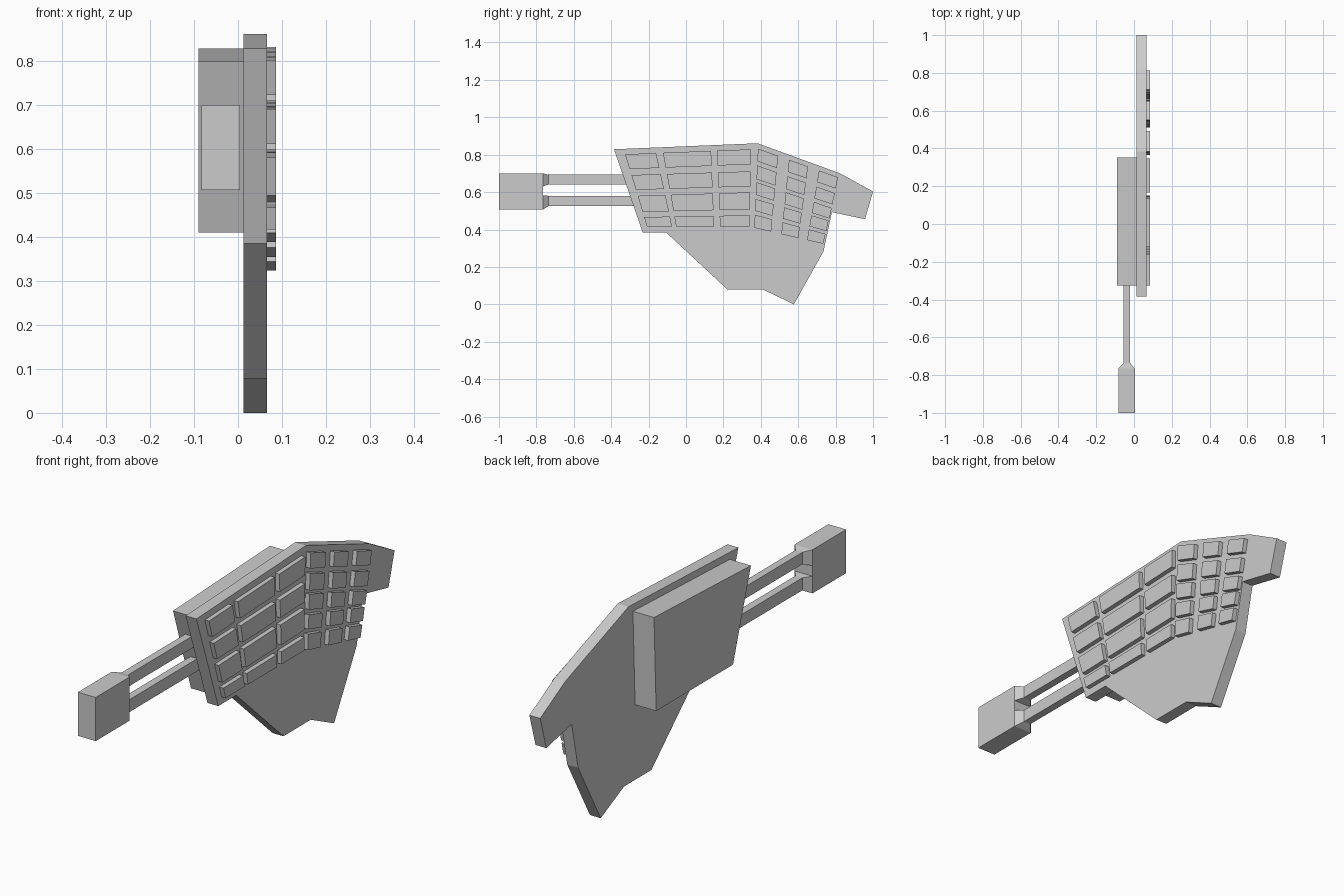
import bpy, bmesh

if "Cube" in bpy.data.objects:
    bpy.data.objects.remove(bpy.data.objects["Cube"])


def add_mesh(name, build):
    bm = bmesh.new()
    build(bm)
    bmesh.ops.recalc_face_normals(bm, faces=bm.faces[:])
    me = bpy.data.meshes.new(name)
    bm.to_mesh(me)
    bm.free()
    ob = bpy.data.objects.new(name, me)
    bpy.context.collection.objects.link(ob)
    return ob


def loft(bm, a, b):
    """Closed solid between two matching loops of 3D points."""
    va = [bm.verts.new(p) for p in a]
    vb = [bm.verts.new(p) for p in b]
    bm.faces.new(va)
    bm.faces.new(vb[::-1])
    n = len(a)
    for i in range(n):
        j = (i + 1) % n
        bm.faces.new((va[i], va[j], vb[j], vb[i]))


def prism(bm, profile, x0, x1):
    """Extrude a (y, z) profile along x."""
    loft(bm, [(x0, y, z) for y, z in profile], [(x1, y, z) for y, z in profile])


def section(y, x0, x1, z0, z1):
    return [(x0, y, z0), (x1, y, z0), (x1, y, z1), (x0, y, z1)]


def lerp(a, b, t):
    return a + (b - a) * t


# Main angular plate
plate = [(-0.385, 0.829), (0.383, 0.861), (0.824, 0.70), (1.0, 0.603),
         (0.957, 0.455), (0.78, 0.493), (0.735, 0.283), (0.577, 0.0),
         (0.414, 0.078), (0.223, 0.078), (-0.107, 0.385), (-0.232, 0.385)]
add_mesh("main_plate", lambda bm: prism(bm, plate, 0.013, 0.066))

# Thick housing on the inner side
housing = [(-0.325, 0.80), (0.352, 0.829), (0.337, 0.41), (-0.20, 0.41)]
add_mesh("rear_housing", lambda bm: prism(bm, housing, -0.09, 0.013))


# Raised tiles: columns are (y top, y bottom) edges, rows are (z left, z right) edges
def tile_grid(name, cols, rows, y0, y1):
    z_top, z_bot = rows[0][0][0], rows[-1][1][0]

    def corner(col, row):
        y = lerp(col[0], col[1], (row[0] - z_top) / (z_bot - z_top))
        return y, lerp(row[0], row[1], (y - y0) / (y1 - y0))

    def build(bm):
        for left, right in cols:
            for top, bottom in rows:
                prism(bm, [corner(left, top), corner(right, top),
                           corner(right, bottom), corner(left, bottom)], 0.066, 0.086)
    add_mesh(name, build)


tile_grid("front_tiles",
          [((-0.326, -0.209), (-0.16, -0.075)),
           ((-0.123, -0.053), (0.134, 0.15)),
           ((0.166, 0.182), (0.348, 0.34))],
          [((0.802, 0.829), (0.722, 0.749)), ((0.69, 0.711), (0.61, 0.631)),
           ((0.578, 0.599), (0.492, 0.508)), ((0.465, 0.476), (0.417, 0.417))],
          -0.33, 0.35)
tile_grid("back_tiles",
          [((0.385, 0.365), (0.492, 0.455)),
           ((0.551, 0.51), (0.652, 0.60)),
           ((0.711, 0.647), (0.813, 0.733))],
          [((0.834, 0.679), (0.765, 0.615)), ((0.743, 0.588), (0.668, 0.524)),
           ((0.652, 0.503), (0.583, 0.444)), ((0.561, 0.433), (0.497, 0.374)),
           ((0.476, 0.358), (0.406, 0.305))],
          0.38, 0.813)

# Two barrels, each with a tapered collar and a muzzle block
XB, XR = (-0.083, 0.004), (-0.055, -0.021)
for label, block, collar, rod in (
        ("upper", (0.582, 0.70), (0.63, 0.70), (0.64, 0.693)),
        ("lower", (0.507, 0.582), (0.507, 0.583), (0.525, 0.58))):
    add_mesh(label + "_barrel", lambda bm: loft(
        bm, section(-0.76, *XR, *rod), section(-0.20, *XR, *rod)))
    add_mesh(label + "_collar", lambda bm: loft(
        bm, section(-0.765, *XB, *collar), section(-0.735, *XR, *rod)))
    add_mesh(label + "_muzzle_block", lambda bm: loft(
        bm, section(-1.0, *XB, *block), section(-0.765, *XB, *block)))
